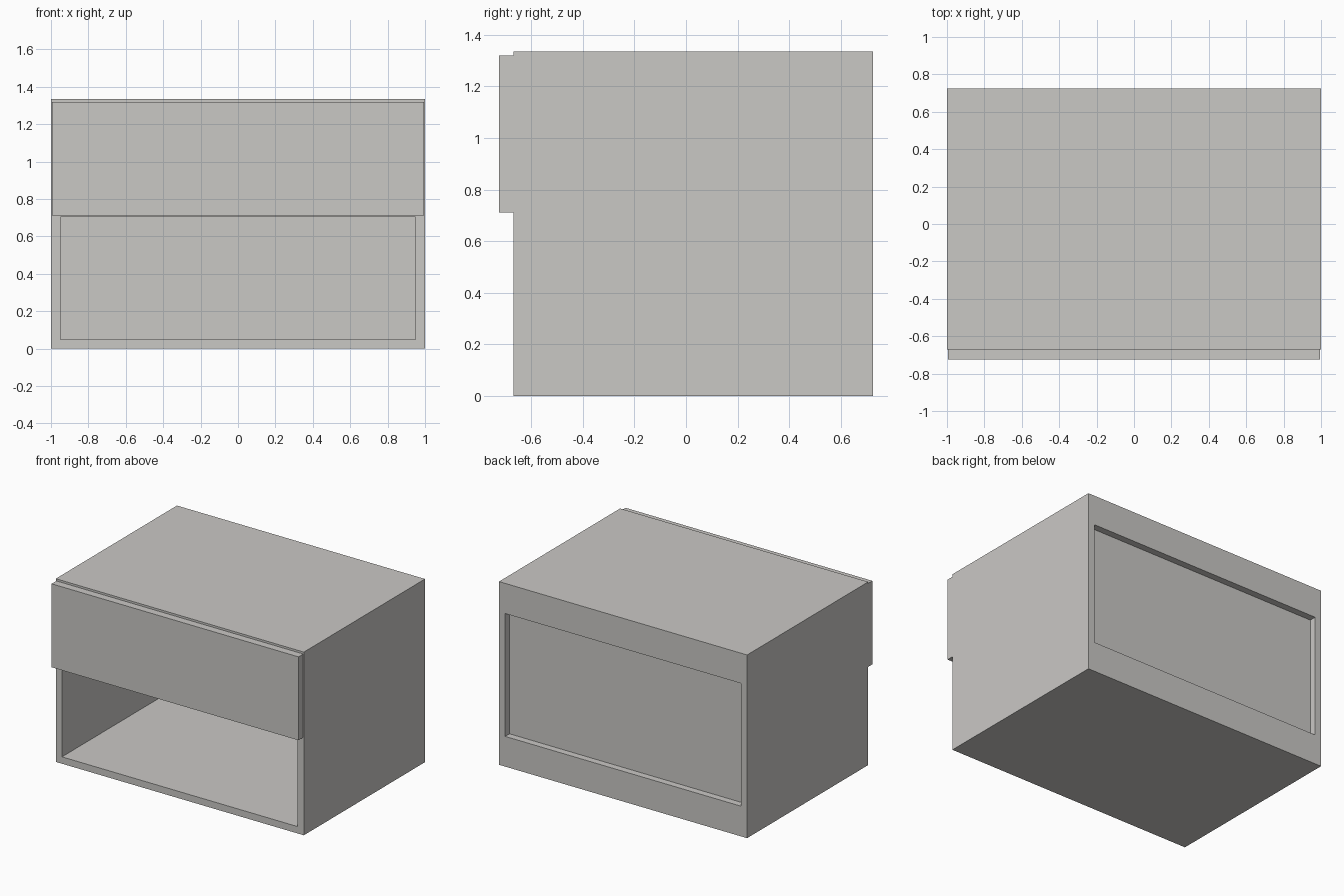
import bpy

if "Cube" in bpy.data.objects:
    bpy.data.objects.remove(bpy.data.objects["Cube"])

mat = bpy.data.materials.new("warm light grey")
mat.diffuse_color = (0.59, 0.58, 0.56, 1)
mat.use_nodes = True
mat.node_tree.nodes["Principled BSDF"].inputs["Base Color"].default_value = mat.diffuse_color

FRONT, BACK, H, T = -0.67, 0.725, 1.335, 0.05


def box(name, x, y, z):
    """Box from (min, max) ranges on each axis."""
    v = [(a, b, c) for a in x for b in y for c in z]
    f = [(0, 1, 3, 2), (4, 6, 7, 5), (0, 4, 5, 1), (2, 3, 7, 6), (0, 2, 6, 4), (1, 5, 7, 3)]
    me = bpy.data.meshes.new(name)
    me.from_pydata(v, [], f)
    me.materials.append(mat)
    ob = bpy.data.objects.new(name, me)
    bpy.context.collection.objects.link(ob)
    return ob


# carcass: four outer walls as one tube, so the front and back rims have clean mitres
me = bpy.data.meshes.new("cabinet_shell")
verts, faces = [], []
for y in (FRONT, BACK):
    for i in (0, T):
        w = 1 - i
        verts += [(-w, y, i), (w, y, i), (w, y, H - i), (-w, y, H - i)]
for k in range(4):
    n = (k + 1) % 4
    faces += [(k, n, n + 4, k + 4),             # front rim
              (k + 8, k + 12, n + 12, n + 8),   # back rim
              (k, k + 8, n + 8, n),             # outside
              (k + 4, n + 4, n + 12, k + 12)]   # inside
me.from_pydata(verts, [], faces)
me.materials.append(mat)
bpy.context.collection.objects.link(bpy.data.objects.new("cabinet_shell", me))

inner = (-1 + T, 1 - T)

# divider between drawer bay and open shelf
box("middle_shelf", inner, (FRONT, BACK - T), (0.705, 0.755))

# recessed back panel with a rail above and below it
box("back_panel", inner, (BACK - T - 0.01, BACK - T), (T, H - T))
box("lower_back_rail", inner, (BACK - T, BACK), (T, 0.22))
box("upper_back_rail", inner, (BACK - T, BACK), (1.115, H - T))

# overlay drawer front
box("drawer_front", (-0.995, 0.995), (-0.725, FRONT), (0.712, 1.32))
